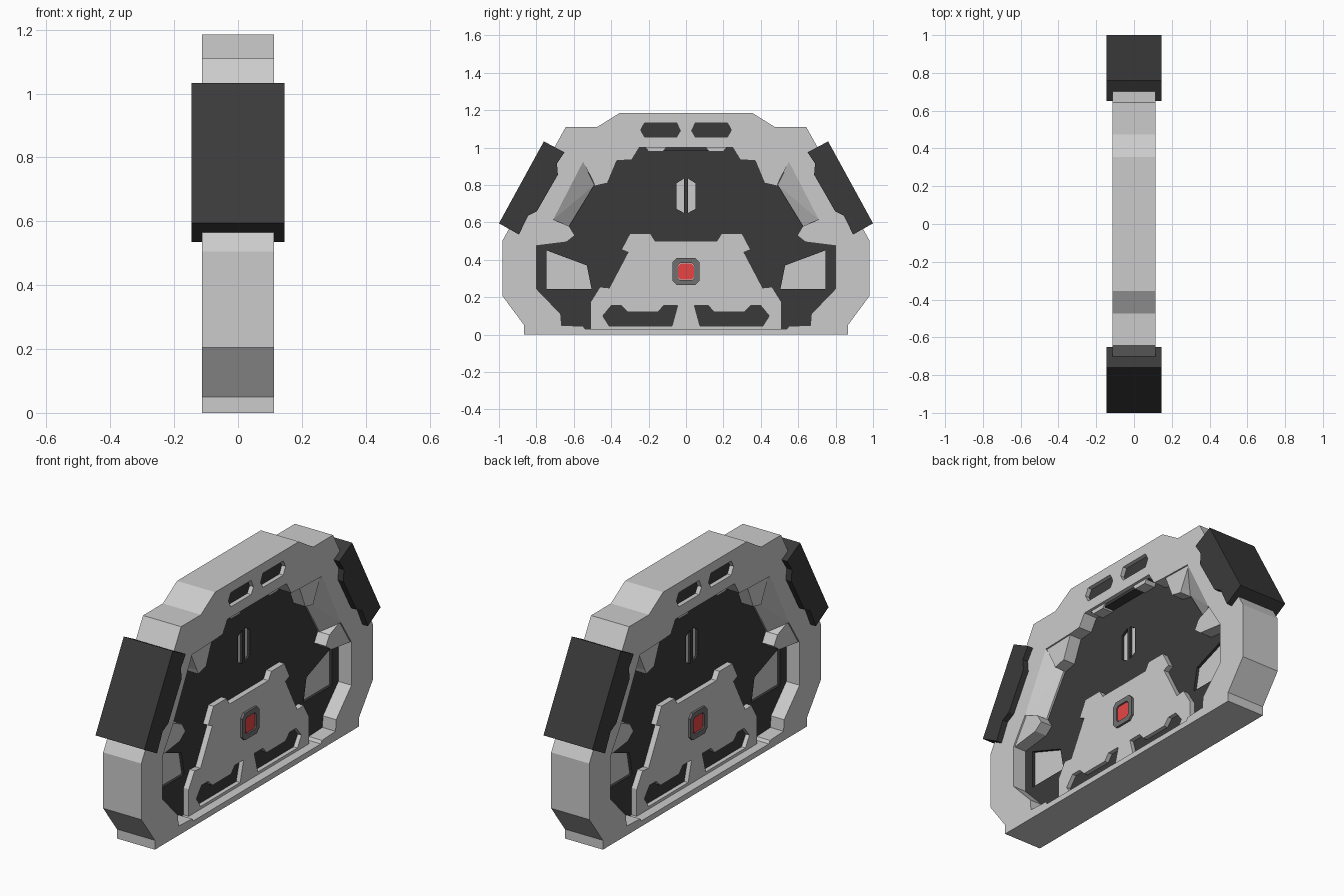
import bpy, bmesh

if "Cube" in bpy.data.objects:
    bpy.data.objects.remove(bpy.data.objects["Cube"])


def material(name, rgb):
    m = bpy.data.materials.new(name)
    m.diffuse_color = (*rgb, 1)
    m.use_nodes = True
    m.node_tree.nodes["Principled BSDF"].inputs["Base Color"].default_value = m.diffuse_color
    return m


DARK = material("dark_metal", (0.042, 0.042, 0.042))
MID = material("mid_grey", (0.16, 0.16, 0.16))
RED = material("red", (0.8, 0.06, 0.06))


def finish(name, bm, mat):
    bmesh.ops.recalc_face_normals(bm, faces=bm.faces)
    me = bpy.data.meshes.new(name)
    bm.to_mesh(me)
    bm.free()
    ob = bpy.data.objects.new(name, me)
    bpy.context.collection.objects.link(ob)
    if mat:
        me.materials.append(mat)
    return ob


def mirror_geometry(bm, axis):
    """Mirror a whole bmesh across one axis, welding the seam."""
    dup = bmesh.ops.duplicate(bm, geom=bm.verts[:] + bm.edges[:] + bm.faces[:])["geom"]
    for v in dup:
        if isinstance(v, bmesh.types.BMVert):
            v.co[axis] *= -1
    bmesh.ops.remove_doubles(bm, verts=bm.verts, dist=1e-5)


def prism(name, pts, x0, x1, mat=None, mx=False, my=True):
    """Extrude a (y, z) profile from x0 to x1, mirrored in x and/or y."""
    bm = bmesh.new()
    f = bm.faces.new([bm.verts.new((x0, y, z)) for y, z in pts])
    new = bmesh.ops.extrude_face_region(bm, geom=[f])["geom"]
    for v in new:
        if isinstance(v, bmesh.types.BMVert):
            v.co.x = x1
    if my:  # drop the faces lying on the mirror plane
        seam = [f for f in bm.faces if all(abs(v.co.y) < 1e-5 for v in f.verts)]
        bmesh.ops.delete(bm, geom=seam, context='FACES')
        mirror_geometry(bm, 1)
    if mx:
        mirror_geometry(bm, 0)
    return finish(name, bm, mat)


def cut(target, *cutters):
    for c in cutters:
        m = target.modifiers.new("cut", 'BOOLEAN')
        m.operation, m.object, m.solver = 'DIFFERENCE', c, 'EXACT'
    deps = bpy.context.evaluated_depsgraph_get()
    me = bpy.data.meshes.new_from_object(target.evaluated_get(deps))
    target.modifiers.clear()
    target.data = me
    for c in cutters:
        bpy.data.objects.remove(c)


def octagon(r, c, z):
    k = r - c
    return [(y, z + h) for y, h in ((r, -k), (r, k), (k, r), (-k, r),
                                    (-r, k), (-r, -k), (-k, -r), (k, -r))]


# frame ring
outer = [(0, 0), (.865, 0), (.865, .05), (.98, .205), (.98, .505), (.643, 1.11),
         (.475, 1.11), (.355, 1.185), (0, 1.185)]
inner = [(0, 1.0), (.25, 1.0), (.29, .935), (.37, .93), (.55, .925), (.71, .615),
         (.80, .475), (.80, .245), (.67, .11), (.665, .05), (.55, .045), (.54, .03), (0, .03)]
W = .113
frame = prism("frame", outer + inner, -W, W)
slot = [(.03, 1.09), (.05, 1.132), (.222, 1.132), (.242, 1.095), (.222, 1.056), (.05, 1.056)]
cut(frame, prism("slot_cutter", slot, .085, .2, mx=True))
prism("top_slot_inserts", slot, .07, .09, DARK, mx=True)

# sloped inner cheeks of the frame
bm = bmesh.new()
for s in (1, -1):
    for x, y, z in ((W, .71, .615), (W, .55, .925), (.045, .625, .58), (.045, .49, .80)):
        bm.verts.new((s * x, y, z))
bmesh.ops.convex_hull(bm, input=bm.verts[:])
mirror_geometry(bm, 1)
finish("frame_cheeks", bm, None)

# stops at both ends of each cheek
prism("upper_stops", [(.55, .925), (.37, .93), (.42, .81), (.487, .795), (.497, .82)], -.105, .105)
prism("lower_stops", [(.80, .475), (.71, .615), (.625, .58), (.595, .53), (.64, .495)], -.105, .105)

# lintel strip and tabs under the top of the frame
prism("lintel_strip", [(0, 1.0), (0, .985), (.19, .985), (.225, 1.0)], -.09, .09, DARK)
prism("lintel_tabs", [(.11, 1.0), (.125, .978), (.20, .978), (.215, 1.0)], -.098, .098)

# door leaf with grey windows and handle plates
D = .035
door = prism("door", [(0, .02), (.7, .02), (.83, .2), (.83, .5), (.56, .95), (.3, 1.02), (0, 1.02)],
             -D, D, DARK)
window = [(.745, .45), (.53, .37), (.505, .245), (.745, .245)]
handle = [(.01, .65), (.01, .835), (.05, .81), (.05, .672)]
cut(door, prism("window_cutter", window, -.1, .1), prism("handle_cutter", handle, -.1, .1))
prism("window_plates", window, -.02, .02)
prism("handle_plates", handle, -.022, .022)

# raised lower panel with vent openings
P = .065
panel = prism("lower_panel", [(0, .02), (.51, .02), (.51, .175), (.46, .255), (.41, .25), (.31, .44),
                              (.345, .455), (.30, .54), (.19, .54), (.165, .50), (0, .50)], -P, P)
vent = [(.445, .10), (.40, .155), (.345, .155), (.31, .12), (.15, .12), (.12, .155),
        (.045, .155), (.075, .045), (.41, .045)]
cut(panel, prism("vent_cutter", vent, .04, .2, mx=True))
prism("vent_inserts", vent, .03, .042, DARK, mx=True)

# button with octagonal bezel
bezel = prism("button_bezel", octagon(.072, .022, .337), -.077, .077, MID, my=False)
cut(bezel, prism("bezel_cutter", octagon(.045, .012, .337), -.2, .2, my=False))
prism("button", octagon(.042, .012, .337), -.072, .072, RED, my=False)

# armour blocks clamped on the shoulders
prism("armour_blocks", [(1.0, .595), (.76, 1.033), (.65, .975), (.69, .915), (.685, .855),
                        (.797, .66), (.845, .635), (.893, .535)], -.145, .145, DARK)
